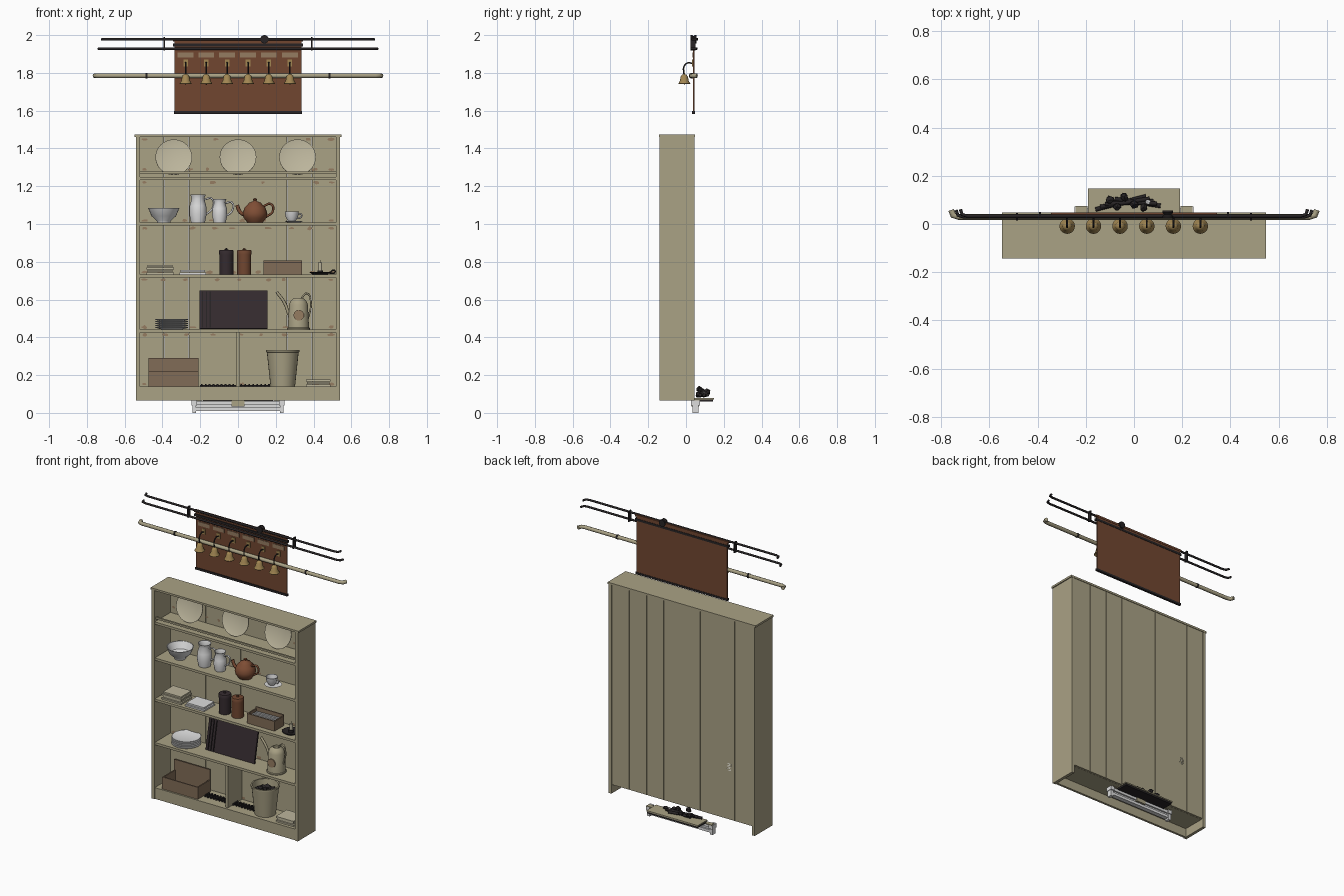
import bpy, bmesh, math, random
from mathutils import Matrix, Vector

if "Cube" in bpy.data.objects:
    bpy.data.objects.remove(bpy.data.objects["Cube"])
random.seed(4)

def mat(name, r, g, b):
    m = bpy.data.materials.new(name)
    m.diffuse_color = (r, g, b, 1)
    m.use_nodes = True
    m.node_tree.nodes["Principled BSDF"].inputs["Base Color"].default_value = m.diffuse_color
    return m

BEIGE = mat("beige_paint", .40, .36, .235)
CREAM = mat("cream", .50, .46, .33)
WHITE = mat("white_china", .72, .72, .72)
BROWN = mat("red_brown_wood", .165, .062, .03)
CLAY = mat("teapot_clay", .21, .075, .035)
BLACK = mat("black_iron", .02, .017, .018)
PLUM = mat("dark_plum", .035, .024, .028)
BRASS = mat("brass", .36, .24, .085)
BOX = mat("box_wood", .22, .15, .095)
CHIP = mat("chipped_paint", .30, .20, .12)

def finish(name, bm, m, angle=None):
    bmesh.ops.recalc_face_normals(bm, faces=bm.faces)
    me = bpy.data.meshes.new(name)
    bm.to_mesh(me)
    bm.free()
    me.materials.append(m)
    o = bpy.data.objects.new(name, me)
    bpy.context.collection.objects.link(o)
    if angle:
        bpy.ops.object.select_all(action='DESELECT')
        o.select_set(True)
        bpy.context.view_layer.objects.active = o
        bpy.ops.object.shade_smooth_by_angle(angle=math.radians(angle))
    return o

def box(name, x0, x1, y0, y1, z0, z1, m, tilt=0):
    bm = bmesh.new()
    bmesh.ops.create_cube(bm, size=1)
    bmesh.ops.scale(bm, vec=(x1 - x0, y1 - y0, z1 - z0), verts=bm.verts)
    bmesh.ops.rotate(bm, matrix=Matrix.Rotation(tilt, 3, 'X'), verts=bm.verts)
    bmesh.ops.translate(bm, vec=((x0 + x1) / 2, (y0 + y1) / 2, (z0 + z1) / 2), verts=bm.verts)
    return finish(name, bm, m)

def lathe(name, loc, prof, m, seg=28, rot=None):
    """Spin (radius, height) pairs round z, then turn and place."""
    bm = bmesh.new()
    vs = [bm.verts.new((r, 0, z)) for r, z in prof]
    es = [bm.edges.new(p) for p in zip(vs, vs[1:])]
    bmesh.ops.spin(bm, geom=vs + es, axis=(0, 0, 1), cent=(0, 0, 0), angle=2 * math.pi, steps=seg)
    bmesh.ops.remove_doubles(bm, verts=bm.verts, dist=1e-5)
    if rot:
        bmesh.ops.rotate(bm, matrix=Matrix.Rotation(rot[0], 3, rot[1]), verts=bm.verts)
    bmesh.ops.translate(bm, vec=loc, verts=bm.verts)
    return finish(name, bm, m, 40)

def tube(name, pts, r, m, smooth=True):
    cu = bpy.data.curves.new(name, 'CURVE')
    cu.dimensions = '3D'
    cu.bevel_depth, cu.bevel_resolution, cu.use_fill_caps = r, 2, True
    if smooth:
        s = cu.splines.new('BEZIER')
        s.bezier_points.add(len(pts) - 1)
        for p, c in zip(s.bezier_points, pts):
            p.co, p.handle_left_type, p.handle_right_type = c, 'AUTO', 'AUTO'
        s.resolution_u = 6
    else:
        s = cu.splines.new('POLY')
        s.points.add(len(pts) - 1)
        for p, c in zip(s.points, pts):
            p.co = (*c, 1)
    o = bpy.data.objects.new(name, cu)
    bpy.context.collection.objects.link(o)
    bpy.ops.object.select_all(action='DESELECT')
    o.select_set(True)
    bpy.context.view_layer.objects.active = o
    bpy.ops.object.convert(target='MESH')
    o = bpy.context.object
    o.data.materials.clear()
    o.data.materials.append(m)
    return o

# Cabinet carcass
for s in (-1, 1):
    box("cabinet_side", min(s * .52, s * .54), max(s * .52, s * .54), -.14, .045, .065, 1.46, BEIGE)
box("cabinet_top", -.547, .547, -.143, .047, 1.46, 1.473, BEIGE)
box("plinth", -.52, .52, -.135, -.12, .065, .128, BEIGE)
for z in (.14, .442, .733, 1.007, 1.248):
    box("shelf", -.52, .52, -.136, .03, z - .016, z, BEIGE)
box("plate_rail", -.52, .52, -.13, -.118, 1.265, 1.277, BEIGE)
box("divider", -.01, .01, -.12, .03, .14, .426, BEIGE)
seams = [-.52, -.39, -.26, -.135, 0, .135, .26, .39, .52]
for a, b in zip(seams, seams[1:]):
    box("back_plank", a + .001, b - .001, .03, .043, .125, 1.46, BEIGE)

# Chipped paint patches along the shelf and plank edges
bm = bmesh.new()
for z0, z1 in ((.14, .426), (.442, .717), (.733, .99), (1.007, 1.232), (1.277, 1.46)):
    for x in seams:
        for z in (z0 + .012, z1 - .012):
            if random.random() < .7 or abs(x) > .5:
                cx = max(-.495, min(.495, x + random.uniform(-.03, .03)))
                w, h = random.uniform(.012, .025), random.uniform(.006, .012)
                bm.faces.new([bm.verts.new((cx + w * k * math.cos(t), .0285, z + h * k * math.sin(t)))
                              for t, k in [(i * math.pi / 4, random.uniform(.55, 1)) for i in range(8)]])
finish("paint_chips", bm, CHIP)

# Display plates leaning on the top shelf
for x in (-.34, 0, .315):
    lathe("display_plate", (x, -.012, 1.35),
          [(0, 0), (.06, 0), (.097, .012), (.097, .016), (.06, .005), (0, .005)], CREAM, 40, (math.radians(75), 'X'))

# Bowl, jugs, teapot and cup
lathe("bowl", (-.393, -.05, 1.007), [(0, 0), (.035, 0), (.037, .01), (.065, .035), (.083, .078),
                                      (.079, .078), (.058, .035), (0, .015)], WHITE)
for x, h, r in ((-.212, .15, .046), (-.097, .126, .04)):
    lathe("jug", (x, -.05, 1.007), [(0, 0), (r * .8, 0), (r, h * .3), (r * .95, h * .6), (r * .72, h * .85),
                                    (r * .9, h), (r * .82, h), (r * .64, h * .85), (r * .8, h * .5), (0, h * .1)], WHITE)
    z = 1.007
    tube("jug_handle", [(x + r * .75, -.05, z + h * .82), (x + r * 1.6, -.05, z + h * .85),
                        (x + r * 1.65, -.05, z + h * .5), (x + r * .95, -.05, z + h * .3)], .005, WHITE)
lathe("teapot", (.09, -.05, 1.007), [(0, 0), (.04, 0), (.06, .025), (.065, .05), (.055, .08), (.035, .1), (.032, .105),
                                      (.012, .113), (.008, .118), (.011, .125), (0, .13)], CLAY)
tube("teapot_spout", [(.04, -.05, 1.045), (.01, -.05, 1.065), (-.005, -.05, 1.1)], .01, CLAY)
tube("teapot_handle", [(.135, -.05, 1.095), (.175, -.05, 1.105), (.185, -.05, 1.07), (.145, -.05, 1.035)], .006, CLAY)
lathe("saucer", (.295, -.05, 1.007), [(0, 0), (.03, 0), (.053, .01), (.03, .005), (0, .005)], WHITE)
lathe("cup", (.285, -.05, 1.014), [(0, 0), (.02, 0), (.033, .025), (.037, .052), (.034, .052), (.028, .02), (0, .008)], WHITE)
tube("cup_handle", [(.318, -.05, 1.055), (.336, -.05, 1.05), (.33, -.05, 1.033), (.312, -.05, 1.03)], .004, WHITE)

# Folded cloths
def cloth(x0, x1, z, layers, m):
    for i in range(layers):
        d = .006 * (i % 2)
        box("folded_cloth", x0 + d, x1 - d, -.115 + d, .0, z + i * .013, z + i * .013 + .01, m)
cloth(-.485, -.34, .733, 4, CREAM)
cloth(-.31, -.17, .733, 2, WHITE)
cloth(.36, .49, .14, 3, CREAM)

# Tins, cutlery box and candlestick
for x, m in ((-.062, PLUM), (.033, BROWN)):
    lathe("storage_tin", (x, -.05, .733), [(0, 0), (.037, 0), (.037, .105), (.039, .106), (.039, .125),
                                            (.036, .129), (.008, .131), (.007, .138), (0, .139)], m)
def open_box(name, x0, x1, y0, y1, z, h, hb):
    box(name + "_floor", x0, x1, y0, y1, z, z + .008, BOX)
    box(name + "_front", x0, x1, y0, y0 + .008, z, z + h, BOX)
    box(name + "_back", x0, x1, y1 - .008, y1, z, z + hb, BOX)
    for x in (x0, x1 - .008):
        box(name + "_end", x, x + .008, y0, y1, z, z + h, BOX)
open_box("cutlery_box", .135, .34, -.1, 0, .733, .065, .075)
for i in range(5):
    tube("cutlery", [(.15, -.08 + i * .015, .782), (.32, -.085 + i * .016, .786)], .005, WHITE, False)
lathe("candle_dish", (.435, -.06, .733), [(0, 0), (.04, 0), (.057, .012), (.055, .014), (.038, .005), (.015, .005), (.015, .022), (0, .022)], BLACK)
lathe("candle", (.435, -.06, .75), [(0, 0), (.011, 0), (.011, .045), (.002, .047), (.002, .06), (0, .06)], CREAM, 14)
tube("candle_handle", [(.485, -.06, .742), (.51, -.06, .755), (.512, -.06, .742), (.485, -.06, .74)], .004, BLACK)

# Plate stack, dark tray and watering can
for i in range(5):
    lathe("stacked_plate", (-.35, -.045, .442 + i * .0105), [(0, 0), (.055, 0), (.09, .01), (.088, .013), (.055, .005), (0, .005)], WHITE)
box("leaning_tray", -.205, .155, -.03, -.018, .443, .65, PLUM, -.2)
for x in (-.19, -.17, -.15):
    box("tray_rib", x, x + .006, -.036, -.028, .45, .643, BLACK, -.2)
lathe("watering_can", (.32, -.05, .442), [(0, 0), (.06, 0), (.06, .006), (.056, .01), (.05, .13), (.042, .15),
                                           (.025, .165), (.022, .165), (.022, .15), (0, .15)], BEIGE)
lathe("can_badge", (.322, -.109, .517), [(0, 0), (.028, 0), (.028, .006), (0, .006)], CHIP, 24, (math.radians(-90), 'X'))
tube("can_spout", [(.275, -.05, .5), (.245, -.05, .585), (.205, -.05, .64)], .008, BEIGE)
tube("can_handle", [(.335, -.05, .605), (.365, -.05, .632), (.386, -.05, .59), (.368, -.05, .49)], .005, BEIGE)

# Letter box, bucket of coal and toothed strip on the bottom shelf
open_box("wooden_crate", -.473, -.21, -.125, .01, .14, .08, .15)
lathe("bucket", (.237, -.05, .14), [(0, 0), (.065, 0), (.084, .18), (.089, .182), (.089, .192), (.08, .192), (.062, .01), (0, .01)], BEIGE)
def lump(name, c, r, m):
    bm = bmesh.new()
    bmesh.ops.create_icosphere(bm, subdivisions=1, radius=r)
    for v in bm.verts:
        v.co = v.co * random.uniform(.75, 1.1) + Vector(c)
    finish(name, bm, m)
for i in range(8):
    a = i * 2.4
    lump("coal", (.237 + .04 * math.cos(a), -.05 + .04 * math.sin(a), .29), .028, BLACK)
box("boot_scraper", -.2, .17, -.06, -.04, .14, .147, BLACK)
for i in range(18):
    box("scraper_tooth", -.197 + i * .021, -.188 + i * .021, -.075, -.025, .141, .153, BLACK)

# Hearth slab and logs behind the cabinet
box("hearth_base", -.185, .185, .046, .143, .06, .072, BLACK)
box("hearth_top", -.19, .19, .046, .147, .072, .08, BEIGE)
for i in range(5):
    y = .06 + i * .011
    tube("log", [(-.16 + .02 * i, y, .09 + .006 * (i % 3)), (.05 + .015 * i, .115 - i * .01, .095 + .009 * (i % 2))], .009, BLACK, False)
for x, y, z in ((-.1, .1, .11), (-.04, .11, .11), (-.07, .07, .125), (0, .08, .115), (.04, .07, .1)):
    lump("ember", (x, y, z), .02, BLACK)
lump("ash_lump", (.057, .093, .105), .013, WHITE)

# White fender rail under the cabinet
for z in (.02, .053):
    box("fender_rail", -.23, .23, .035, .065, z - .009, z + .009, WHITE)
box("fender_panel", -.225, .225, .046, .054, .02, .06, WHITE)
for x in (-.232, .232):
    box("fender_foot", x - .01, x + .01, .034, .066, 0, .045, WHITE)
    box("fender_cap", x - .014, x + .014, .027, .073, .04, .066, WHITE)
box("fender_block", -.035, .035, .03, .07, .035, .065, BEIGE)
for s in (-1, 1):
    box("hearth_ear", s * .217 - .025, s * .217 + .025, .046, .075, .064, .07, BEIGE)

# Bell board
box("bell_board", -.335, .335, .037, .046, 1.59, 1.98, BROWN)
box("board_bottom_trim", -.34, .34, .033, .048, 1.583, 1.597, BLACK)
box("board_top_trim", -.345, .345, .03, .048, 1.94, 1.955, BLACK)
box("board_top_bar", -.345, .345, .03, .048, 1.967, 1.98, BROWN)
for x in (-.277, -.168, -.058, .053, .163, .275):
    box("label_plate", x - .042, x + .042, .034, .038, 1.882, 1.908, CHIP)
    box("spring_plate", x - .012, x + .012, .032, .038, 1.835, 1.87, BRASS)
    tube("bell_spring", [(x, .033, 1.85), (x, .01, 1.853), (x, -.01, 1.835), (x, -.012, 1.795)], .004, BLACK)
    lathe("bell", (x, -.009, 1.74), [(0, .02), (.018, .01), (.03, 0), (.032, .003), (.023, .018), (.019, .04), (.012, .05), (.004, .053), (.004, .06), (0, .06)], BRASS, 20)
    lathe("clapper", (x, -.009, 1.737), [(0, 0), (.006, .006), (.003, .012), (.003, .025), (0, .025)], BLACK, 10)

# Pipes and bell-wire rods that turn back to the wall at both ends
def rail(name, x, y, z, r, m):
    e = [(x - .03, y, z), (x - .008, y + .006, z), (x, y + .028, z)]
    tube(name, [(-a, b, c) for a, b, c in reversed(e)] + e, r, m, False)
rail("wall_pipe", .758, .03, 1.785, .0125, BEIGE)
rail("upper_rod", .72, .033, 1.978, .007, BLACK)
rail("lower_rod", .738, .03, 1.928, .007, BLACK)
for s in (-1, 1):
    lathe("pipe_collar", (s * .485 - .005, .03, 1.785), [(0, 0), (.015, 0), (.015, .01), (0, .01)], BLACK, 20, (math.radians(90), 'Y'))
    box("rod_bracket", s * .39 - .004, s * .39 + .004, .025, .05, 1.918, 1.99, BLACK)

# Pulley
lathe("pulley", (.14, .055, 1.978), [(0, 0), (.022, 0), (.022, .008), (.015, .015), (.022, .022), (.022, .03), (0, .03)], BLACK, 24, (math.radians(90), 'X'))
